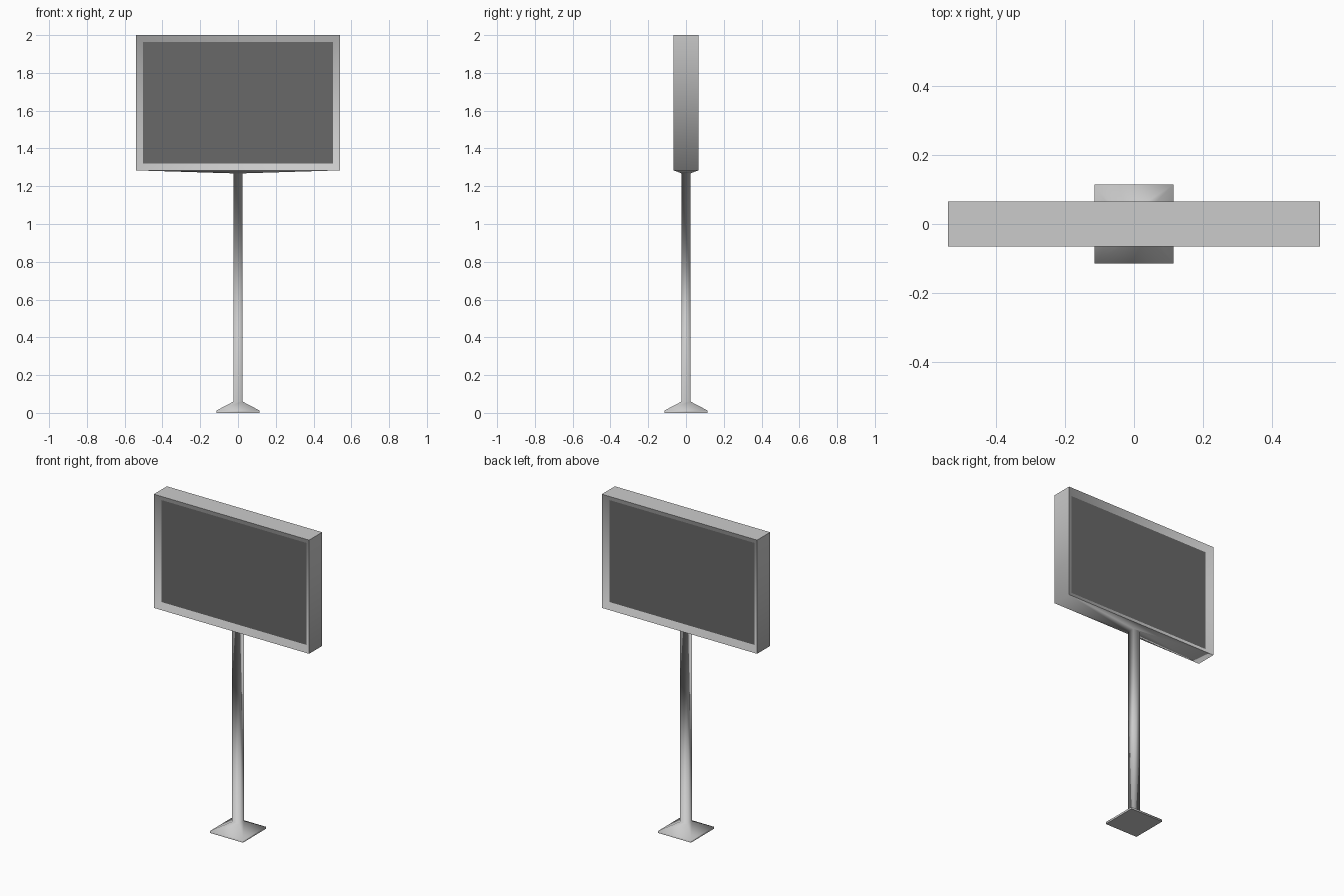
import bpy, bmesh, math

if "Cube" in bpy.data.objects:
    bpy.data.objects.remove(bpy.data.objects["Cube"])

def add_object(name, bm):
    mesh = bpy.data.meshes.new(name)
    bm.to_mesh(mesh)
    bm.free()
    obj = bpy.data.objects.new(name, mesh)
    bpy.context.collection.objects.link(obj)
    return obj

# Rectangular sections from foot to sign top: half width, half depth, height
sections = [
    (0.115, 0.115, 0.0), (0.115, 0.115, 0.012),   # foot plate
    (0.024, 0.024, 0.06), (0.024, 0.024, 1.268),  # post
    (0.541, 0.065, 1.284), (0.541, 0.065, 2.0),   # sign box
]
bm = bmesh.new()
rings = [[bm.verts.new((sx * hx, sy * hy, z))
          for sx, sy in ((-1, -1), (1, -1), (1, 1), (-1, 1))]
         for hx, hy, z in sections]
bm.faces.new(rings[0][::-1])
bm.faces.new(rings[-1])
panels = []
for low, high in zip(rings, rings[1:]):
    for i in range(4):
        j = (i + 1) % 4
        face = bm.faces.new((low[i], low[j], high[j], high[i]))
        if high is rings[-1] and i in (0, 2):
            panels.append(face)

# Bevelled frame sloping in to a recessed panel on both sides
bm.normal_update()
bmesh.ops.inset_individual(bm, faces=panels, thickness=0.037, depth=-0.025,
                           use_even_offset=True)
screen_corners = [[v.co.copy() for v in f.verts] for f in panels]
bmesh.ops.delete(bm, geom=panels, context='FACES_ONLY')
body = add_object("sign_body", bm)
bpy.context.view_layer.objects.active = body
body.select_set(True)
bpy.ops.object.shade_smooth_by_angle(angle=math.radians(89))

# Dark display panels
dark = bpy.data.materials.new("dark_panel")
dark.diffuse_color = (0.14, 0.14, 0.14, 1)
dark.use_nodes = True
dark.node_tree.nodes["Principled BSDF"].inputs["Base Color"].default_value = dark.diffuse_color
for name, corners in zip(("front_panel", "back_panel"), screen_corners):
    bm = bmesh.new()
    bm.faces.new([bm.verts.new(co) for co in corners])
    add_object(name, bm).data.materials.append(dark)
